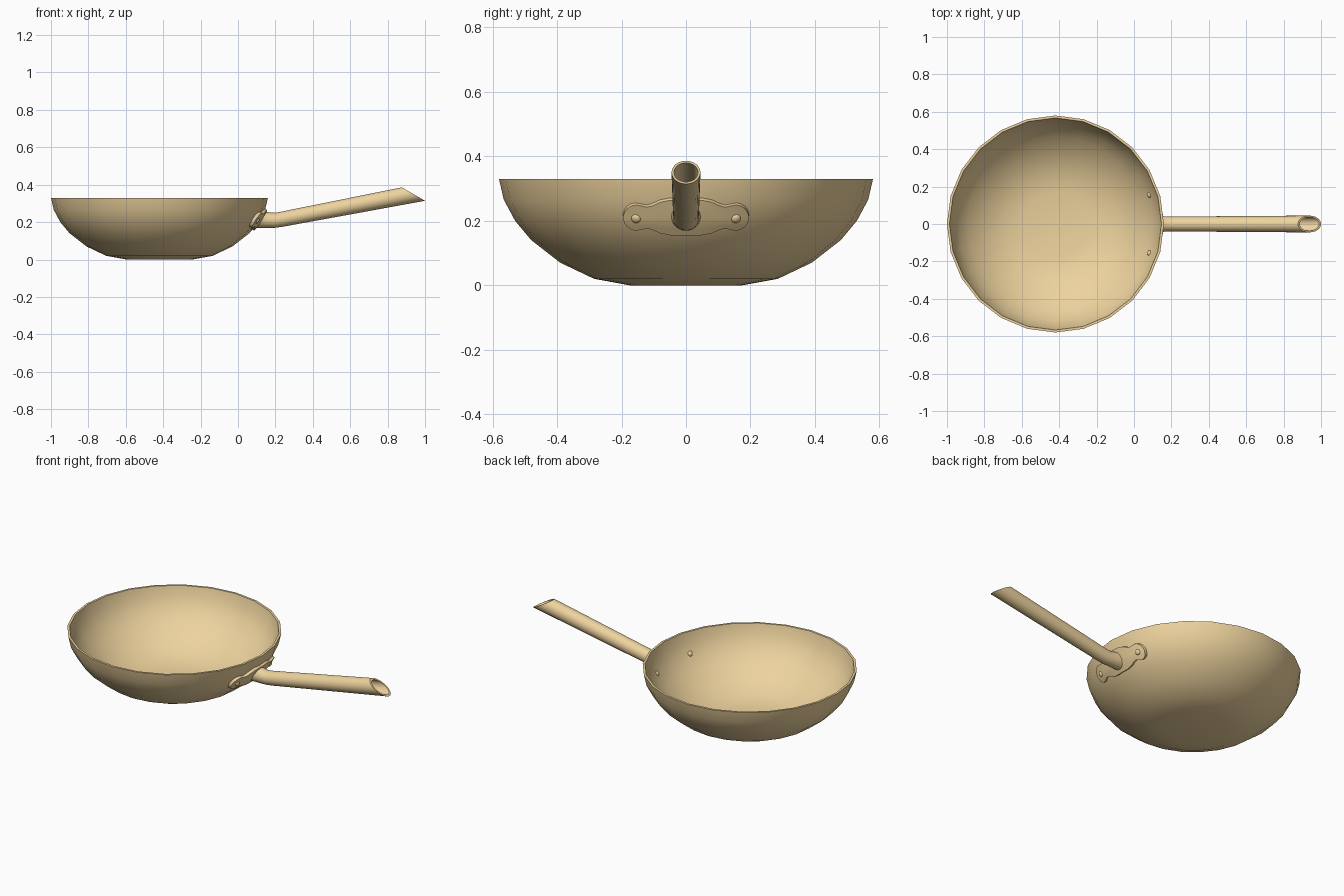
import bpy, bmesh
from math import sin, cos, pi, radians, sqrt
from mathutils import Vector

if "Cube" in bpy.data.objects:
    bpy.data.objects.remove(bpy.data.objects["Cube"])

CX = -0.42  # bowl axis
OUTER = [(0.175, 0), (0.285, 0.02), (0.39, 0.07), (0.48, 0.14),
         (0.53, 0.20), (0.565, 0.265), (0.58, 0.33)]
INNER = [(0.567, 0.33), (0.553, 0.268), (0.519, 0.206), (0.471, 0.148),
         (0.383, 0.080), (0.281, 0.031), (0.172, 0.012)]

mat = bpy.data.materials.new("tan_metal")
mat.diffuse_color = (0.85, 0.65, 0.34, 1)
mat.use_nodes = True
mat.node_tree.nodes["Principled BSDF"].inputs["Base Color"].default_value = mat.diffuse_color


def finish(name, bm, angle=35):
    bmesh.ops.recalc_face_normals(bm, faces=bm.faces)
    me = bpy.data.meshes.new(name)
    bm.to_mesh(me)
    bm.free()
    ob = bpy.data.objects.new(name, me)
    bpy.context.collection.objects.link(ob)
    me.materials.append(mat)
    bpy.ops.object.select_all(action='DESELECT')
    ob.select_set(True)
    bpy.context.view_layer.objects.active = ob
    bpy.ops.object.shade_smooth_by_angle(angle=radians(angle))
    return ob


def skin(name, rings, angle=35):
    """Bridge closed rings of points, capping both ends."""
    bm = bmesh.new()
    vs = [[bm.verts.new(p) for p in ring] for ring in rings]
    n = len(vs[0])
    for a, b in zip(vs, vs[1:]):
        for i in range(n):
            j = (i + 1) % n
            bm.faces.new((a[i], a[j], b[j], b[i]))
    bm.faces.new(vs[0])
    bm.faces.new(vs[-1])
    return finish(name, bm, angle)


def bowl_radius(z):
    for (r0, z0), (r1, z1) in zip(OUTER, OUTER[1:]):
        if z <= z1:
            return r0 + (r1 - r0) * (z - z0) / (z1 - z0)
    return OUTER[-1][0]


def on_bowl(y, z, off):
    """Point on the bowl's outside wall, moved out along its tilted normal."""
    r = bowl_radius(z) + off * 0.87
    return Vector((CX + sqrt(r * r - y * y), y, z - off * 0.49))


# Bowl: 24-sided thin shell
skin("bowl", [[(CX + r * cos(2 * pi * i / 24), r * sin(2 * pi * i / 24), z)
               for i in range(24)] for r, z in OUTER + INNER])

# Bracket plate: lobed outline wrapped on the wall
HALF = [(0, .055), (.025, .055), (.05, .054), (.08, .048), (.105, .037), (.122, .033),
        (.138, .037), (.155, .040), (.170, .037), (.183, .028), (.191, .017), (.195, .004)]
cols = [(-y, h) for y, h in HALF[:0:-1]] + HALF
ROWS = 6
rings = []
for y, h in cols:
    zs = [0.215 + h * (2 * k / ROWS - 1) for k in range(ROWS + 1)]
    rings.append([on_bowl(y, z, 0.012) for z in zs] +
                 [on_bowl(y, z, -0.004) for z in reversed(zs)])
skin("handle_bracket", rings)

# Handle: hollow flared tube with a slanted open end
N = 24


def ring(c, ry, up):
    return [(c[0] + up[0] * sin(t), ry * cos(t), c[1] + up[1] * sin(t))
            for t in (2 * pi * i / N for i in range(N))]


base = []
for t in (2 * pi * i / N for i in range(N)):
    base.append(on_bowl(0.046 * cos(t), 0.215 + 0.044 * sin(t), 0.004))
skin("handle", [
    base,
    ring((0.165, 0.210), 0.041, (0.008, 0.041)),
    ring((0.200, 0.210), 0.040, (0.000, 0.040)),
    ring((0.240, 0.2165), 0.040, (-0.006, 0.040)),
    ring((0.938, 0.350), 0.045, (-0.062, 0.036)),
    ring((0.938, 0.350), 0.037, (-0.051, 0.0296)),
    ring((0.240, 0.2165), 0.032, (-0.005, 0.032)),
])

# Rivets: low domes outside and inside the wall
axis = Vector((1, 0, 0))
for side, tag in ((-1, "front"), (1, "back")):
    for off, place in ((0.011, "outer"), (-0.014, "inner")):
        p = on_bowl(side * 0.155, 0.212, off)
        d = Vector(((p.x - CX), p.y, 0)).normalized() * 0.87 + Vector((0, 0, -0.49))
        bm = bmesh.new()
        bmesh.ops.create_uvsphere(bm, u_segments=16, v_segments=8, radius=0.015)
        bmesh.ops.scale(bm, vec=(1, 1, 0.6), verts=bm.verts)
        bmesh.ops.rotate(bm, verts=bm.verts,
                         matrix=d.to_track_quat('Z', 'Y').to_matrix())
        bmesh.ops.translate(bm, vec=p, verts=bm.verts)
        finish(f"rivet_{tag}_{place}", bm)
